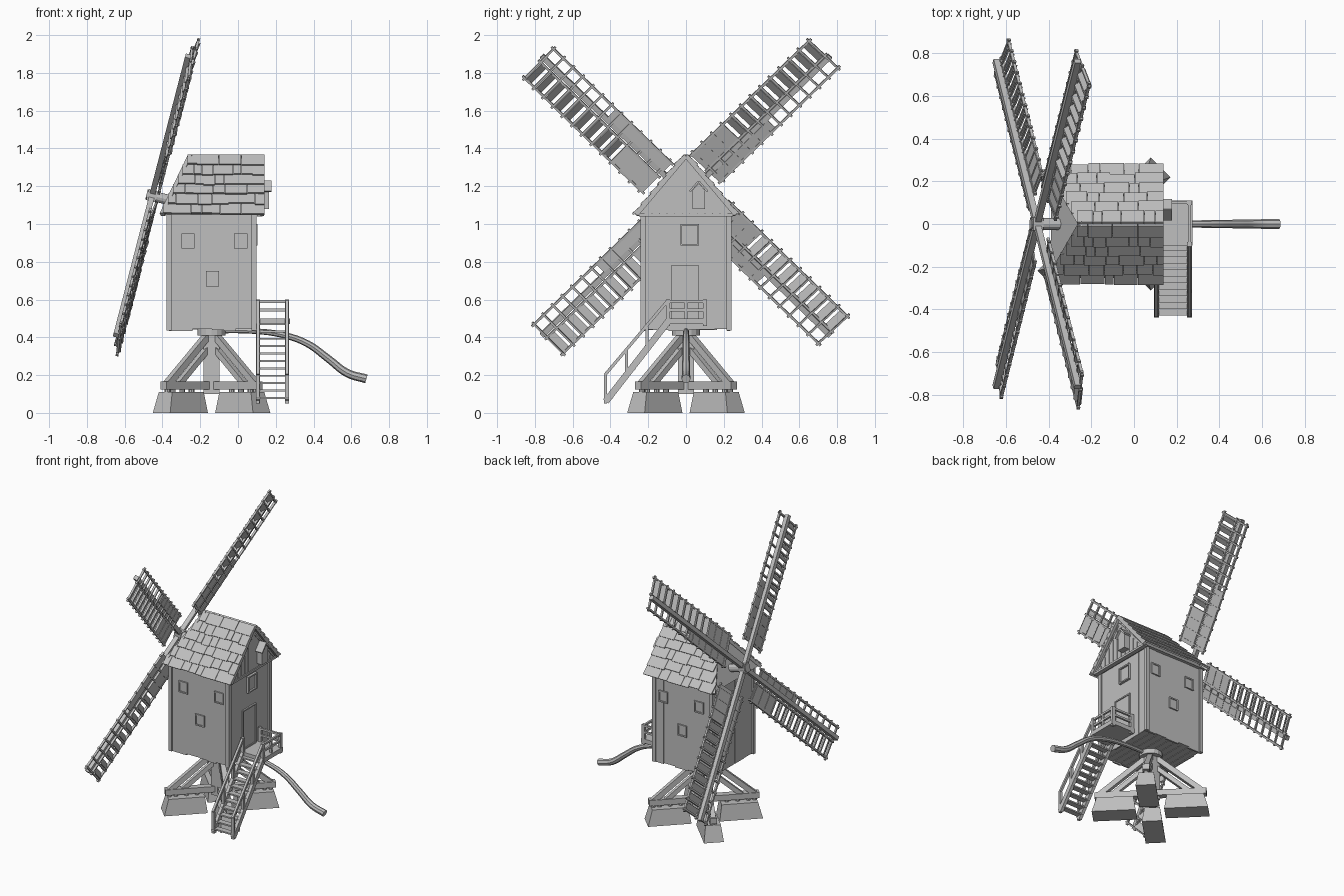
import bpy, bmesh, math, random
from mathutils import Vector as V, Matrix

if "Cube" in bpy.data.objects:
    bpy.data.objects.remove(bpy.data.objects["Cube"])

random.seed(4)
grey = bpy.data.materials.new("weathered_grey")
grey.diffuse_color = (0.52, 0.52, 0.52, 1)
grey.use_nodes = True
grey.node_tree.nodes["Principled BSDF"].inputs["Base Color"].default_value = grey.diffuse_color


def finish(name, bm):
    bmesh.ops.recalc_face_normals(bm, faces=bm.faces)
    me = bpy.data.meshes.new(name)
    bm.to_mesh(me)
    bm.free()
    me.materials.append(grey)
    ob = bpy.data.objects.new(name, me)
    bpy.context.collection.objects.link(ob)
    return ob


def block(bm, c, ax, ay, az):
    """Box from a centre and three full-length edge vectors."""
    m = Matrix((ax, ay, az)).transposed().to_4x4()
    m.translation = V(c)
    bmesh.ops.create_cube(bm, size=1, matrix=m)


def box(bm, x0, x1, y0, y1, z0, z1):
    block(bm, ((x0 + x1) / 2, (y0 + y1) / 2, (z0 + z1) / 2),
          V((x1 - x0, 0, 0)), V((0, y1 - y0, 0)), V((0, 0, z1 - z0)))


def beam(bm, p, q, w, h, up=(0, 0, 1)):
    """Bar from p to q; h is its size towards up, w across."""
    p, q = V(p), V(q)
    d = (q - p).normalized()
    side = d.cross(V(up)).normalized()
    block(bm, (p + q) / 2, q - p, side * w, side.cross(d) * h)


def prism(bm, pts, shift):
    a = [bm.verts.new(p) for p in pts]
    b = [bm.verts.new(V(p) + V(shift)) for p in pts]
    n = len(a)
    bm.faces.new(a)
    bm.faces.new(b[::-1])
    for i in range(n):
        bm.faces.new((a[i], b[i], b[(i + 1) % n], a[(i + 1) % n]))


def rod(bm, p, q, r1, r2, n=12):
    p, q = V(p), V(q)
    m = (q - p).to_track_quat('Z', 'Y').to_matrix().to_4x4()
    m.translation = (p + q) / 2
    bmesh.ops.create_cone(bm, cap_ends=True, segments=n, radius1=r1, radius2=r2,
                          depth=(q - p).length, matrix=m)


# Trestle: four tapered stone footings, crossed beams, braces and post
CX = -0.14
stones, trestle = bmesh.new(), bmesh.new()
for k in range(4):
    a = math.radians(45 + 90 * k)
    d, s = V((math.cos(a), math.sin(a), 0)), V((-math.sin(a), math.cos(a), 0))
    c = V((CX, 0, 0))
    lo = [(0.092, -0.065), (0.375, -0.065), (0.375, 0.065), (0.092, 0.065)]
    hi = [(0.108, -0.05), (0.345, -0.05), (0.345, 0.05), (0.108, 0.05)]
    vs = [[stones.verts.new(c + d * u + s * v + V((0, 0, z))) for u, v in ring]
          for ring, z in ((lo, 0), (hi, 0.11))]
    stones.faces.new(vs[0])
    stones.faces.new(vs[1])
    for i in range(4):
        j = (i + 1) % 4
        stones.faces.new((vs[0][i], vs[0][j], vs[1][j], vs[1][i]))
    for u in (0.15, 0.22, 0.29, 0.33):
        rod(trestle, c + d * u + V((0, 0, 0.105)), c + d * u + V((0, 0, 0.13)), 0.015, 0.015, 8)
    beam(trestle, c + V((0, 0, 0.145)), c + d * 0.36 + V((0, 0, 0.145)), 0.045, 0.04)
    beam(trestle, c + d * 0.335 + V((0, 0, 0.15)), c + d * 0.03 + V((0, 0, 0.41)), 0.035, 0.035)
    beam(trestle, c + d * 0.25 + V((0, 0, 0.15)), c + d * 0.03 + V((0, 0, 0.34)), 0.03, 0.03)
box(trestle, CX - 0.042, CX + 0.042, -0.042, 0.042, 0.1, 0.45)
rod(trestle, (CX, 0, 0.41), (CX, 0, 0.445), 0.075, 0.075, 16)
finish("stone_footings", stones)
finish("trestle", trestle)

# Mill body: core clad in uneven planks, with corner strips and floor boards
X0, X1, Y = -0.365, 0.085, 0.228
body = bmesh.new()
box(body, X0 + 0.005, X1 - 0.005, -Y + 0.005, Y - 0.005, 0.45, 1.06)


def planks(lo, hi, place):
    t = lo
    while t < hi - 0.001:
        w = min(random.uniform(0.05, 0.11), hi - t)
        if hi - t - w < 0.03:
            w = hi - t
        place(t, t + w, random.uniform(0.432, 0.446), random.uniform(0.0, 0.004))
        t += w


for sy in (-1, 1):
    planks(X0, X1, lambda a, b, z, o: box(body, a, b, *sorted((sy * (Y - 0.01), sy * (Y + o))), z, 1.05))
for x, s in ((X0, -1), (X1, 1)):
    planks(-Y, Y, lambda a, b, z, o: box(body, *sorted((x - s * 0.01, x + s * o)), a, b, z, 1.05))
    for sy in (-1, 1):
        box(body, x - 0.013, x + 0.013, sy * Y - 0.013, sy * Y + 0.013, 0.435, 1.05)
for i in range(9):
    x = X0 + 0.05 * i
    box(body, x + 0.002, x + 0.048, -Y + 0.01, Y - 0.01, 0.443, 0.455)
finish("mill_body", body)

# Window and door frames, with a thin leaf inside
frames = bmesh.new()


def opening(o, u, n, w, h, t=0.009, out=0.012):
    """Framed panel; o is its lower corner, u runs along the wall, n outwards."""
    o, u, n, z = V(o), V(u), V(n), V((0, 0, 1))
    block(frames, o + u * w / 2 + z * h / 2, u * w, n * 0.012, z * h)
    for e in (t / 2, w - t / 2):
        block(frames, o + u * e + z * h / 2, u * t, n * out * 2, z * h)
    for e in (t / 2, h - t / 2):
        block(frames, o + u * w / 2 + z * e, u * w, n * out * 2, z * t)


for sy in (-1, 1):
    for x, z in ((-0.30, 0.87), (-0.17, 0.67), (-0.02, 0.87)):
        opening((x, sy * Y, z), (1, 0, 0), (0, sy, 0), 0.07, 0.08)
opening((X1, -0.03, 0.885), (0, 1, 0), (1, 0, 0), 0.10, 0.115, out=0.018)
opening((X1, -0.08, 0.50), (0, 1, 0), (1, 0, 0), 0.15, 0.28)
finish("window_and_door_frames", frames)

# Roof core with a sloping front gable, then shingles and edge boards
EZ, RZ, EY = 1.05, 1.36, 0.262
roof = bmesh.new()
f = [roof.verts.new(p) for p in ((-0.39, -EY + .01, EZ), (-0.39, EY - .01, EZ), (-0.245, 0, RZ - .01))]
b = [roof.verts.new(p) for p in ((0.12, -EY + .01, EZ), (0.12, EY - .01, EZ), (0.12, 0, RZ - .01))]
roof.faces.new(f)
roof.faces.new(b)
for i in range(3):
    j = (i + 1) % 3
    roof.faces.new((f[i], f[j], b[j], b[i]))
for sy in (-1, 1):
    beam(roof, (-0.40, sy * EY, EZ), (-0.25, 0, RZ), 0.025, 0.022)
    beam(roof, (0.128, sy * EY, EZ), (0.128, 0, RZ), 0.02, 0.022)
    beam(roof, (0.12, sy * EY * 0.86, EZ + 0.01), (0.12, 0, RZ - 0.05), 0.012, 0.012)
box(roof, 0.1, 0.13, -0.25, 0.25, 1.04, 1.055)
for k in range(-5, 6):
    y = k * 0.04
    box(roof, 0.115, 0.1235, y - 0.018, y + 0.018, EZ, RZ - abs(y) * 1.18 - 0.045)
finish("roof_frame", roof)

shingles = bmesh.new()
ROWS = 6
for sy in (-1, 1):
    up = V((0, -sy * EY, RZ - EZ))
    nrm = V((0, sy * (RZ - EZ), EY)).normalized()
    for r in range(ROWS):
        x = -0.405 + 0.155 * (r + 0.3) / ROWS
        while x < 0.139:
            w = min(random.uniform(0.04, 0.12), 0.14 - x)
            if 0.14 - x - w < 0.03:
                w = 0.14 - x
            low = r / ROWS - random.uniform(0.0, 0.03)
            p = V((0, sy * EY, EZ)) + up * low + nrm * 0.016
            q = V((0, sy * EY, EZ)) + up * ((r + 1.0) / ROWS) + nrm * 0.006
            across = V((w - 0.002, 0, 0))
            block(shingles, (p + q) / 2 + V((x + w / 2, 0, 0)), across, q - p, nrm * 0.011)
            x += w
finish("roof_shingles", shingles)

# Hoist box on the rear gable
hoist = bmesh.new()
prism(hoist, [(0.11, 0.035, 1.08), (0.11, 0.10, 1.08), (0.11, 0.10, 1.18), (0.11, 0.067, 1.215),
              (0.11, 0.035, 1.18)], (0.055, 0, 0))
for sy in (-1, 1):
    beam(hoist, (0.145, 0.067 + sy * 0.047, 1.172), (0.145, 0.067, 1.226), 0.065, 0.01)
finish("hoist_box", hoist)

# Windshaft and hub, tilted with the sails
HUB = V((-0.455, 0, 1.15))
U, N, YV = V((0.25, 0, 0.968)).normalized(), V((0.968, 0, -0.25)).normalized(), V((0, 1, 0))
shaft = bmesh.new()
rod(shaft, HUB - N * 0.03, HUB + N * 0.2, 0.027, 0.027)
block(shaft, HUB, N * 0.05, U * 0.06, YV * 0.06)
finish("windshaft", shaft)

# Four sails: stock, lattice, shutters and inner panels
for k in range(4):
    a = math.radians(45 + 90 * k)
    d, e = YV * math.cos(a) + U * math.sin(a), U * math.cos(a) - YV * math.sin(a)

    def P(r, s, n=0.0):
        return HUB + d * r + e * s + N * (0.017 + 0.1 * s + n)

    sail = bmesh.new()
    beam(sail, HUB, HUB + d * 1.08, 0.028, 0.03, N)
    for s in (-0.073, 0.025, 0.143):
        beam(sail, P(0.17, s), P(1.08, s), 0.012, 0.014, N)
    for i in range(13):
        r = 0.2 + i * 0.072
        beam(sail, P(r, -0.088), P(r, 0.16), 0.011, 0.013, N)
        if r > 0.42:
            plate = d * math.cos(0.6) + N * math.sin(0.6)
            ax = P(r, 0.14) - P(r, 0.028)
            block(sail, P(r - 0.026, 0.084), ax, plate * 0.048, ax.cross(plate).normalized() * 0.006)
    for r0, r1, s0, s1 in ((0.18, 0.42, 0.02, 0.15), (0.18, 0.6, -0.075, -0.012)):
        beam(sail, P(r0, (s0 + s1) / 2), P(r1, (s0 + s1) / 2), s1 - s0, 0.008, N + e * -0.1)
    finish("sail_%d" % (k + 1), sail)

# Landing, stair and railings behind the mill
stair = bmesh.new()
box(stair, 0.08, 0.275, -0.10, 0.11, 0.47, 0.50)
XS = (0.105, 0.26)
for x in XS:
    beam(stair, (x, -0.09, 0.49), (x, -0.425, 0.06), 0.022, 0.035)
    beam(stair, (x, -0.10, 0.59), (x, -0.43, 0.20), 0.016, 0.016)
    for t in (0.33, 0.66, 1.0):
        y, z = -0.10 - 0.325 * t, 0.48 - 0.42 * t
        box(stair, x - 0.01, x + 0.01, y - 0.008, y + 0.008, z - 0.01, 0.585 - 0.385 * t)
    for y in (-0.095, 0.10):
        box(stair, x - 0.011, x + 0.011, y - 0.01, y + 0.01, 0.46, 0.60)
for i in range(11):
    t = (i + 0.5) / 11
    y, z = -0.09 - 0.335 * t, 0.49 - 0.43 * t
    box(stair, XS[0], XS[1], y - 0.02, y + 0.02, z - 0.005, z + 0.005)
for z in (0.545, 0.59):
    beam(stair, (XS[1], -0.10, z), (XS[1], 0.11, z), 0.014, 0.014)
    beam(stair, (XS[0], 0.10, z), (XS[1], 0.10, z), 0.014, 0.014)
box(stair, 0.253, 0.267, -0.007, 0.007, 0.5, 0.59)
finish("rear_stair", stair)

# Curved tail pole, thicker towards its end
cu = bpy.data.curves.new("tail_pole", 'CURVE')
cu.dimensions, cu.bevel_depth, cu.bevel_resolution = '3D', 0.02, 2
cu.use_fill_caps, cu.resolution_u = True, 5
pts = [(-0.12, 0.435), (0.1, 0.432), (0.25, 0.41), (0.37, 0.365), (0.48, 0.285), (0.58, 0.21), (0.68, 0.18)]
sp = cu.splines.new('BEZIER')
sp.bezier_points.add(len(pts) - 1)
for i, (bp, (x, z)) in enumerate(zip(sp.bezier_points, pts)):
    bp.co = (x, 0, z)
    bp.radius = 0.65 + 0.09 * i
    bp.handle_left_type = bp.handle_right_type = 'AUTO'
cu.materials.append(grey)
pole = bpy.data.objects.new("tail_pole", cu)
bpy.context.collection.objects.link(pole)
bpy.context.view_layer.objects.active = pole
pole.select_set(True)
bpy.ops.object.convert(target='MESH')
bpy.ops.object.shade_smooth_by_angle()
